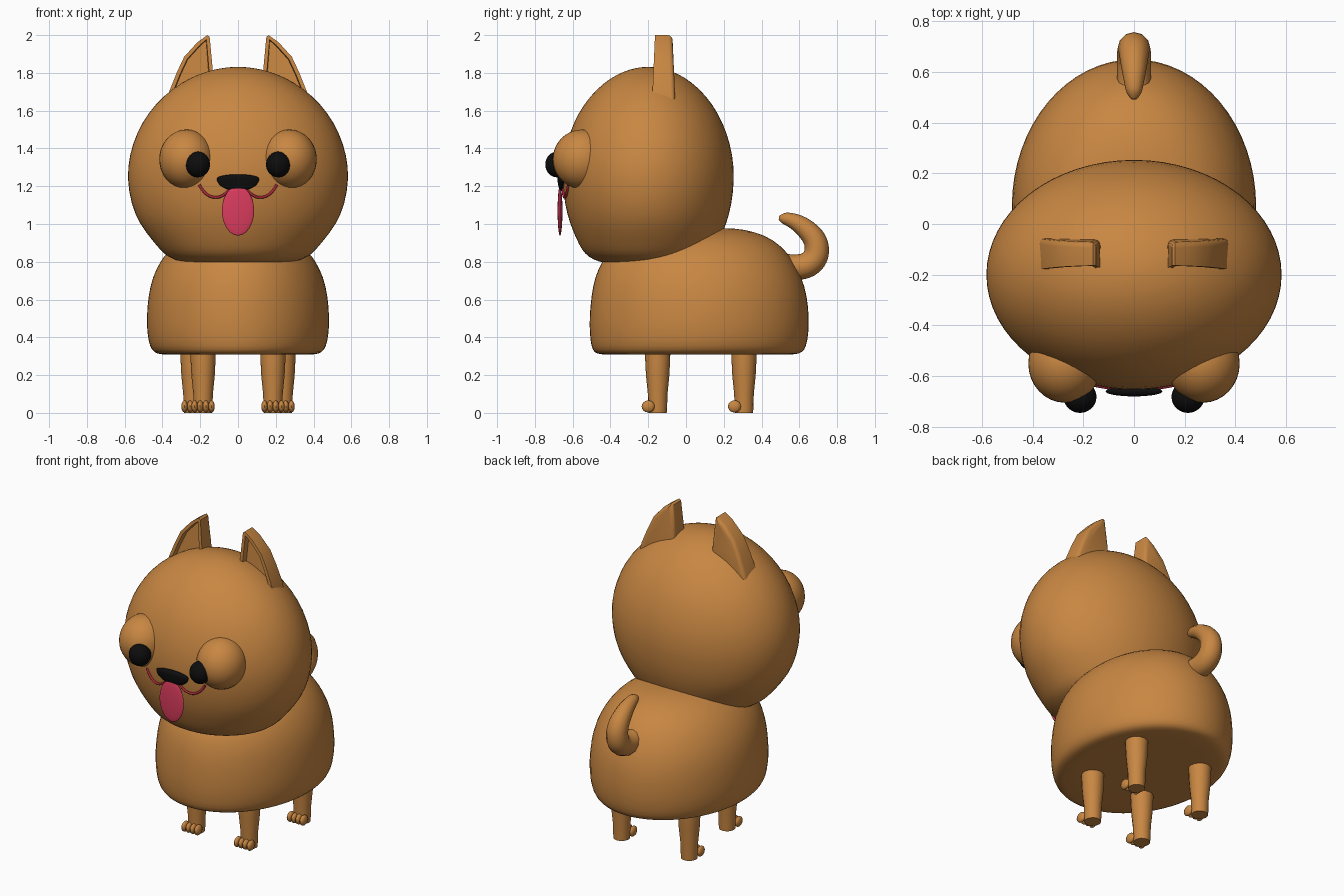
import bpy, bmesh, math

if "Cube" in bpy.data.objects:
    bpy.data.objects.remove(bpy.data.objects["Cube"])


def material(name, rgb):
    m = bpy.data.materials.new(name)
    m.use_nodes = True
    m.diffuse_color = (*rgb, 1)
    m.node_tree.nodes["Principled BSDF"].inputs["Base Color"].default_value = (*rgb, 1)
    return m


FUR = material("brown_fur", (0.58, 0.242, 0.055))
BLACK = material("black", (0.004, 0.004, 0.004))
WHITE = material("ear_white", (0.75, 0.75, 0.75))
PINK = material("tongue_pink", (0.70, 0.045, 0.11))
RED = material("mouth_red", (0.40, 0.02, 0.04))


def finish(ob, name, mats, angle=50):
    ob.name = name
    ob.data.name = name
    ob.data.materials.clear()
    for m in mats:
        ob.data.materials.append(m)
    bpy.ops.object.select_all(action="DESELECT")
    ob.select_set(True)
    bpy.context.view_layer.objects.active = ob
    bpy.ops.object.shade_smooth_by_angle(angle=math.radians(angle))
    return ob


def from_bmesh(bm, name, mats, angle=50):
    me = bpy.data.meshes.new(name)
    bm.to_mesh(me)
    bm.free()
    ob = bpy.data.objects.new(name, me)
    bpy.context.collection.objects.link(ob)
    return finish(ob, name, mats, angle)


def loft(name, rings, mat, cx=0.0, seg=32, subsurf=1):
    """Stack of ellipses, each given as (z, half width, front y, back y)."""
    bm = bmesh.new()
    loops = []
    for z, rx, y0, y1 in rings:
        cy, ry = (y0 + y1) / 2, (y1 - y0) / 2
        angles = [math.tau * i / seg for i in range(seg)]
        loops.append([bm.verts.new((cx + rx * math.cos(a), cy + ry * math.sin(a), z))
                      for a in angles])
    for a, b in zip(loops, loops[1:]):
        for i in range(seg):
            j = (i + 1) % seg
            bm.faces.new((a[i], a[j], b[j], b[i]))
    bm.faces.new(loops[0][::-1])
    bm.faces.new(loops[-1])
    ob = from_bmesh(bm, name, [mat])
    if subsurf:
        mod = ob.modifiers.new("smooth", "SUBSURF")
        mod.levels = mod.render_levels = subsurf
    return ob


def ellipsoid(name, centre, radii, mat, seg=32, rings=20):
    bpy.ops.mesh.primitive_uv_sphere_add(segments=seg, ring_count=rings, location=centre)
    ob = bpy.context.object
    for v in ob.data.vertices:
        v.co = [c * r for c, r in zip(v.co, radii)]
    return finish(ob, name, [mat])


def tube(name, points, radius, mat, scales=None):
    cu = bpy.data.curves.new(name, "CURVE")
    cu.dimensions = "3D"
    cu.bevel_depth = radius
    cu.bevel_resolution = 4
    cu.use_fill_caps = True
    sp = cu.splines.new("NURBS")
    sp.points.add(len(points) - 1)
    for i, p in enumerate(points):
        sp.points[i].co = (*p, 1)
        sp.points[i].radius = scales[i] if scales else 1
    sp.order_u = 3
    sp.resolution_u = 6
    sp.use_endpoint_u = True
    ob = bpy.data.objects.new(name, cu)
    bpy.context.collection.objects.link(ob)
    bpy.ops.object.select_all(action="DESELECT")
    ob.select_set(True)
    bpy.context.view_layer.objects.active = ob
    bpy.ops.object.convert(target="MESH")
    return finish(bpy.context.object, name, [mat])


# Head: flattened jaw below, round dome above
HEAD_X, HEAD_Y, HEAD_CY, HEAD_Z, DOME = 0.592, 0.46, -0.2, 1.24, 0.592
jaw = [(0.79, 0.35, 0.42), (0.798, 0.52, 0.57), (0.825, 0.63, 0.69), (0.86, 0.695, 0.765),
       (0.92, 0.78, 0.83), (1.0, 0.885, 0.905), (1.1, 0.96, 0.965)]
dome = [(HEAD_Z + DOME * math.sin(math.radians(t)), math.cos(math.radians(t)),
         math.cos(math.radians(t))) for t in (0, 12, 24, 36, 48, 60, 70, 78, 84, 88.5)]
loft("head", [(z, sx * HEAD_X, HEAD_CY - sy * HEAD_Y, HEAD_CY + sy * HEAD_Y)
              for z, sx, sy in jaw + dome], FUR)

# Body: flat underside with a rounded rim
loft("body", [(0.308, 0.30, -0.34, 0.46), (0.308, 0.415, -0.46, 0.585),
              (0.32, 0.447, -0.49, 0.62), (0.35, 0.47, -0.505, 0.64),
              (0.42, 0.483, -0.513, 0.652), (0.5, 0.487, -0.515, 0.655),
              (0.62, 0.478, -0.505, 0.645), (0.72, 0.455, -0.485, 0.615),
              (0.8, 0.415, -0.45, 0.572), (0.86, 0.37, -0.4, 0.53),
              (0.92, 0.3, -0.3, 0.46), (0.96, 0.2, -0.12, 0.365),
              (0.98, 0.08, 0.03, 0.25)], FUR)

# Tail: hook that curls forward over the back
tube("tail", [(0, 0.48, 0.78), (0, 0.6, 0.76), (0, 0.69, 0.81), (0, 0.695, 0.91),
              (0, 0.62, 0.99), (0, 0.55, 1.025), (0, 0.51, 1.03), (0, 0.492, 1.032)],
     0.068, FUR, [1, 1, 0.98, 0.92, 0.75, 0.55, 0.42, 0.15])


def ear(name, s):
    profile = [(0.125, 1.6), (0.134, 1.82), (0.15, 1.99), (0.162, 2.0),
               (0.215, 1.962), (0.285, 1.885), (0.325, 1.8), (0.365, 1.7), (0.385, 1.6)]
    bm = bmesh.new()
    sides = []
    for d in (-1, 1):
        sides.append([bm.verts.new((s * x, -0.118 + d * (0.064 - 0.045 * (z - 1.6)), z))
                      for x, z in profile])
    front = bm.faces.new(sides[0])
    bm.faces.new(sides[1])
    n = len(profile)
    for i in range(n):
        j = (i + 1) % n
        bm.faces.new((sides[0][i], sides[0][j], sides[1][j], sides[1][i]))
    bmesh.ops.recalc_face_normals(bm, faces=bm.faces)
    # sunken pale inner ear
    bmesh.ops.inset_region(bm, faces=[front], thickness=0.02, depth=0)
    bmesh.ops.inset_region(bm, faces=[front], thickness=0.003, depth=-0.035)
    front.material_index = 1
    # soften the rear rim
    rim = [e for e in bm.edges if e.verts[0] in sides[1] and e.verts[1] in sides[1]]
    bmesh.ops.bevel(bm, geom=rim, offset=0.022, segments=3, profile=0.5, affect="EDGES")
    from_bmesh(bm, name, [FUR, WHITE], 40)


def leg(name, x, y):
    # tapered leg, broader at the hip
    rings = [(0.0, 0.048), (0.03, 0.05), (0.1, 0.052), (0.2, 0.062), (0.28, 0.066), (0.36, 0.068)]
    loft(name, [(z, r, y - r, y + r) for z, r in rings], FUR, cx=x, seg=16, subsurf=0)
    for i in range(4):
        ellipsoid(f"{name}_toe_{i + 1}", (x + (i - 1.5) * 0.03, y - 0.05, 0.034),
                  (0.017, 0.035, 0.032), FUR, 12, 8)


def face_y(x):
    return HEAD_CY - HEAD_Y * math.sqrt(0.975 ** 2 - (x / HEAD_X) ** 2)


# Paired parts
for side, s in (("left", 1), ("right", -1)):
    ear(f"{side}_ear", s)
    leg(f"{side}_front_leg", s * 0.185, -0.15)
    leg(f"{side}_back_leg", s * 0.238, 0.307)
    ellipsoid(f"{side}_eyeball", (s * 0.272, -0.55, 1.343), (0.145, 0.155, 0.157), FUR)
    ellipsoid(f"{side}_pupil", (s * 0.213, -0.682, 1.315), (0.065, 0.063, 0.068), BLACK)
    smile = [(0.205, 1.208), (0.185, 1.17), (0.14, 1.14), (0.09, 1.142), (0.05, 1.175), (0.03, 1.2)]
    tube(f"{side}_mouth_line", [(s * x, face_y(x) - 0.004, z) for x, z in smile], 0.007, RED)

# Nose: flat on top, tapering below
nose = ellipsoid("nose", (0, -0.66, 1.24), (0.112, 0.02, 1), BLACK)
for v in nose.data.vertices:
    v.co.z *= 0.023 if v.co.z > 0 else 0.065

# Tongue
ellipsoid("tongue", (0, -0.667, 1.07), (0.085, 0.013, 0.131), PINK)
